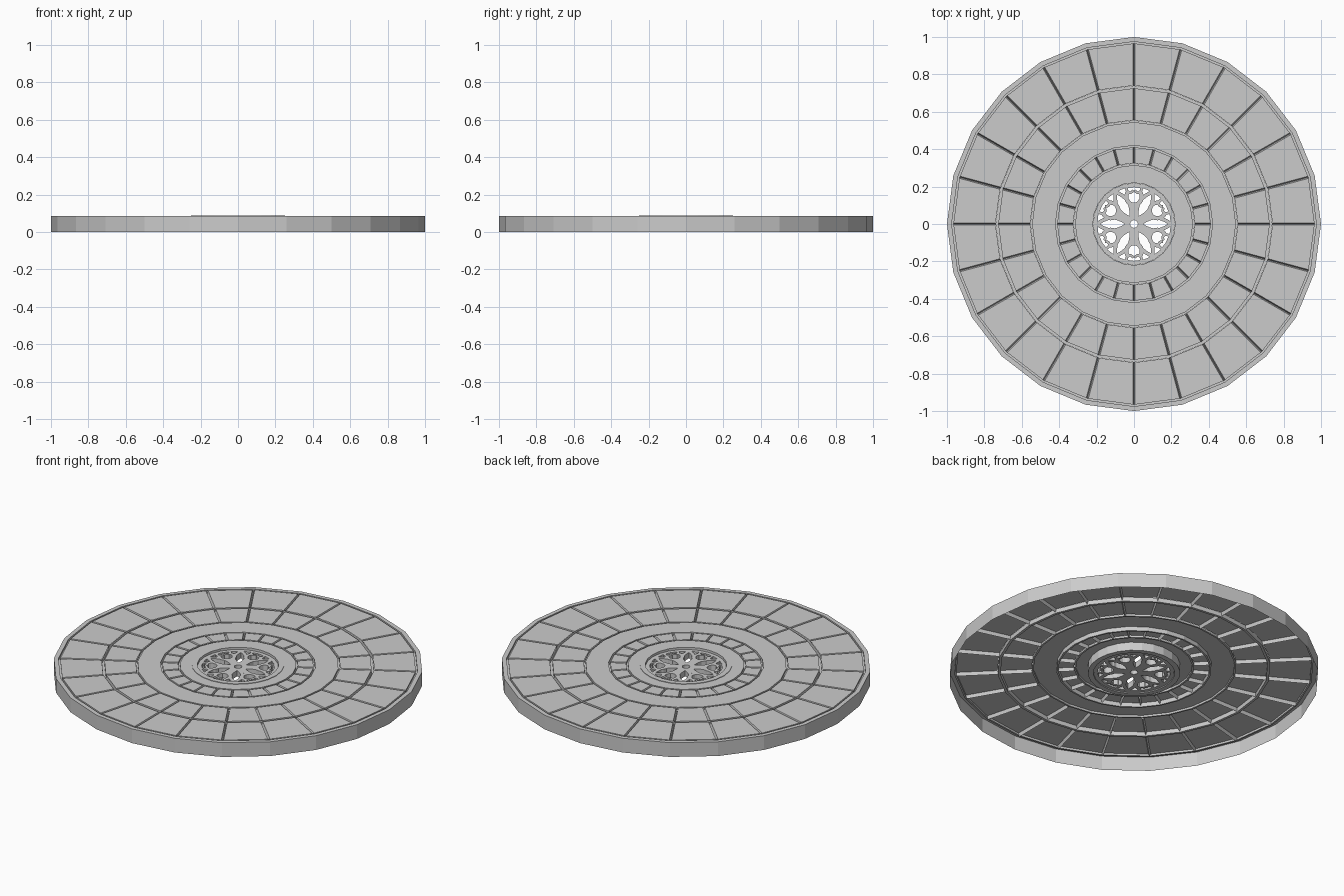
import bpy
import bmesh
from math import sin, cos, pi, radians
from mathutils import Vector

cube = bpy.data.objects.get("Cube")
if cube:
    bpy.data.objects.remove(cube, do_unlink=True)

SIDES = 24
TOP = 0.085

grey = bpy.data.materials.new("plain grey")
grey.use_nodes = True
colour = (0.6, 0.6, 0.6, 1)
grey.diffuse_color = colour
grey.node_tree.nodes["Principled BSDF"].inputs["Base Color"].default_value = colour


def finish(name, bm):
    mesh = bpy.data.meshes.new(name)
    bm.to_mesh(mesh)
    bm.free()
    mesh.materials.append(grey)
    obj = bpy.data.objects.new(name, mesh)
    bpy.context.collection.objects.link(obj)
    return obj


def quad(bm, *points):
    bm.faces.new([bm.verts.new(p) for p in points])


def spoke_point(i, r, z, side=0.0):
    a = 2 * pi * i / SIDES
    return Vector((r * cos(a) - side * sin(a), r * sin(a) + side * cos(a), z))


def ring_strip(bm, a, b):
    """One faceted band between two profile points, listed outside first."""
    for i in range(SIDES):
        quad(bm, spoke_point(i, *a), spoke_point(i + 1, *a),
             spoke_point(i + 1, *b), spoke_point(i, *b))


def panel_strip(bm, outer, inner, half=0.006, depth=0.02):
    """A flat band divided into panels by narrow V grooves."""
    low = TOP - depth
    for i in range(SIDES):
        quad(bm, spoke_point(i, outer, TOP, half), spoke_point(i + 1, outer, TOP, -half),
             spoke_point(i + 1, inner, TOP, -half), spoke_point(i, inner, TOP, half))
        for s, zs, e, ze in ((-half, TOP, 0, low), (0, low, half, TOP)):
            quad(bm, spoke_point(i, outer, zs, s), spoke_point(i, outer, ze, e),
                 spoke_point(i, inner, ze, e), spoke_point(i, inner, zs, s))


# Paved disc: open below, with round grooves between the bands of panels
# Each groove: outer radius, inner radius, depth, panels on the band inside it
grooves = [(0.975, 0.965, 0.012, True), (0.74, 0.725, 0.025, True),
           (0.555, 0.545, 0.012, False), (0.42, 0.41, 0.025, True),
           (0.325, 0.315, 0.012, False)]
bm = bmesh.new()
ring_strip(bm, (1, 0), (1, TOP))
ring_strip(bm, (1, TOP), (grooves[0][0], TOP))
for k, (outer, inner, depth, panels) in enumerate(grooves):
    floor = TOP - depth
    ring_strip(bm, (outer, TOP), (outer, floor))
    ring_strip(bm, (outer, floor), (inner, floor))
    ring_strip(bm, (inner, floor), (inner, TOP))
    end = grooves[k + 1][0] if k + 1 < len(grooves) else 0.25
    if panels:
        panel_strip(bm, inner, end)
    else:
        ring_strip(bm, (inner, TOP), (end, TOP))
bmesh.ops.remove_doubles(bm, verts=bm.verts, dist=0.0001)
finish("paved_disc", bm)

# Collar round the central opening
bm = bmesh.new()
collar = [(0.25, 0.035), (0.25, 0.088), (0.22, 0.088), (0.22, 0.035)]
for k in range(4):
    ring_strip(bm, collar[k], collar[(k + 1) % 4])
bmesh.ops.remove_doubles(bm, verts=bm.verts, dist=0.0001)
finish("collar", bm)


# Pierced grille
def bar(bm, path, half, closed=False, low=0.04, high=0.075):
    """Sweep a tall rectangular bar along a flat path."""
    n = len(path)
    rows = []
    for i, p in enumerate(path):
        before = path[(i - 1) % n] if closed or i else p
        after = path[(i + 1) % n] if closed or i < n - 1 else p
        t = (after - before).normalized()
        side = Vector((-t.y, t.x)) * half
        rows.append([bm.verts.new((q.x, q.y, z)) for q, z in
                     ((p - side, low), (p + side, low), (p + side, high), (p - side, high))])
    for i in range(n if closed else n - 1):
        a, b = rows[i], rows[(i + 1) % n]
        for k in range(4):
            bm.faces.new((a[k], a[(k + 1) % 4], b[(k + 1) % 4], b[k]))
    if not closed:
        bm.faces.new(rows[0])
        bm.faces.new(rows[-1][::-1])


def arc(x, y, r, start, end, steps):
    angles = [radians(start + (end - start) * k / steps) for k in range(steps + 1)]
    return [Vector((x + r * cos(a), y + r * sin(a))) for a in angles]


def turned(path, angle):
    c, s = cos(angle), sin(angle)
    return [Vector((c * p.x - s * p.y, s * p.x + c * p.y)) for p in path]


bm = bmesh.new()
bar(bm, arc(0, 0, 0.208, 0, 360, 24)[:-1], 0.011, True)
bar(bm, arc(0, 0, 0.028, 0, 360, 12)[:-1], 0.007, True)
for k in range(6):
    angle = radians(30 + 60 * k)
    # Open curl facing the rim, with a stem to the centre
    bar(bm, turned(arc(0.145, 0, 0.042, 40, 320, 14), angle), 0.011)
    bar(bm, turned([Vector((0.03, 0)), Vector((0.105, 0))], angle), 0.008)
    for side in (1, -1):
        # Pointed leaf between the curls
        leaf = [Vector((0.03 + 0.17 * t / 10, side * 0.034 * sin(pi * t / 10)))
                for t in range(11)]
        bar(bm, turned(leaf, angle + radians(30)), 0.010)
        # Small hook inside the curl
        hook = arc(0.185, side * 0.022, 0.018, side * 60, side * 260, 6)
        bar(bm, turned(hook, angle), 0.007)
bmesh.ops.recalc_face_normals(bm, faces=bm.faces)
finish("pierced_grille", bm)
